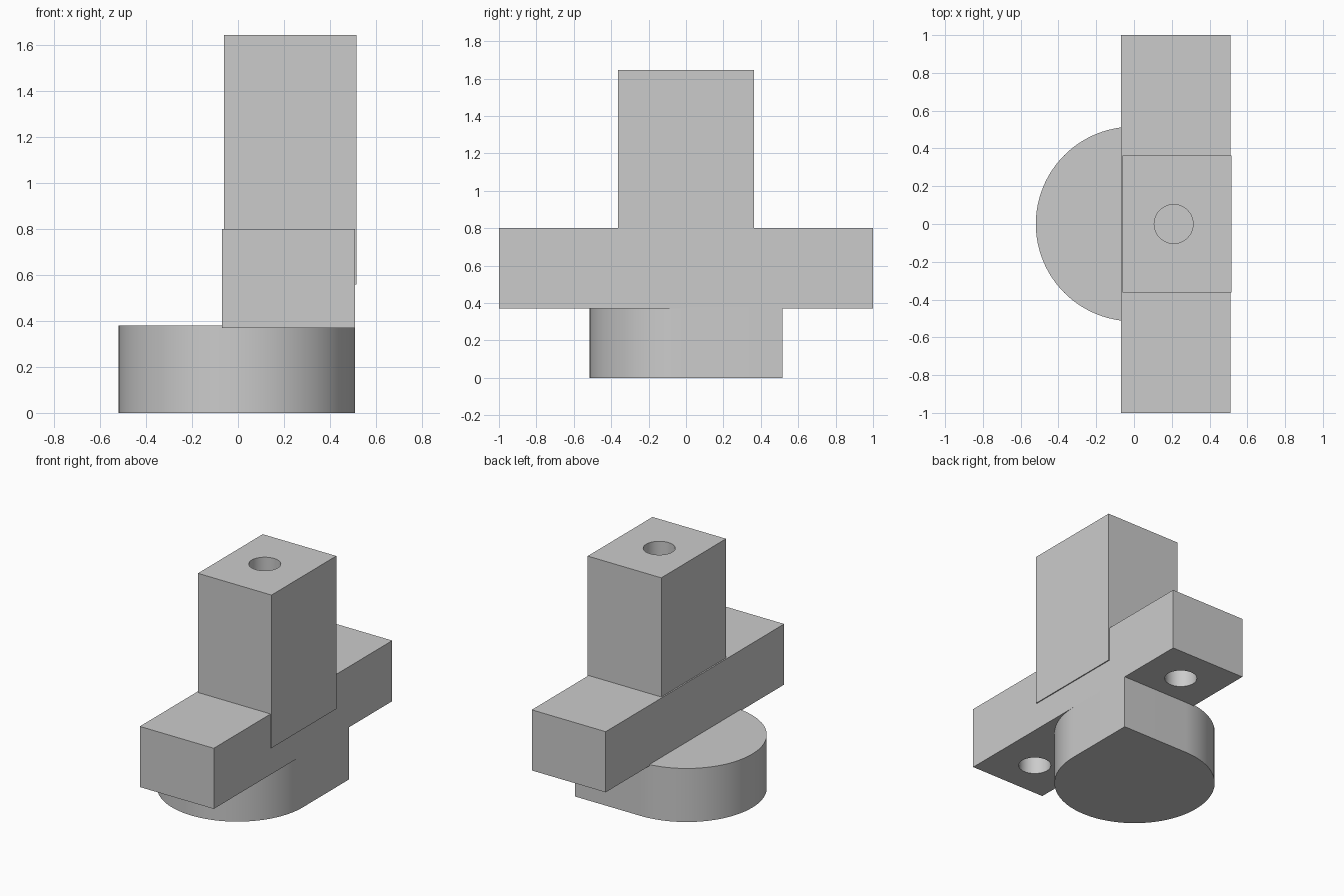
import bpy
import bmesh
from math import cos, sin, pi, radians

default = bpy.data.objects.get("Cube")
if default:
    bpy.data.objects.remove(default, do_unlink=True)

grey = bpy.data.materials.new("plain grey")
grey.use_nodes = True
colour = (0.6, 0.6, 0.6, 1)
grey.diffuse_color = colour
grey.node_tree.nodes["Principled BSDF"].inputs["Base Color"].default_value = colour


def prism(name, outline, z0, z1):
    """Extrude a flat outline from z0 to z1."""
    bm = bmesh.new()
    face = bm.faces.new([bm.verts.new((x, y, z0)) for x, y in outline])
    top = bmesh.ops.extrude_face_region(bm, geom=[face])["geom"]
    verts = [v for v in top if isinstance(v, bmesh.types.BMVert)]
    bmesh.ops.translate(bm, vec=(0, 0, z1 - z0), verts=verts)
    bmesh.ops.recalc_face_normals(bm, faces=bm.faces)
    mesh = bpy.data.meshes.new(name)
    bm.to_mesh(mesh)
    bm.free()
    mesh.materials.append(grey)
    obj = bpy.data.objects.new(name, mesh)
    bpy.context.collection.objects.link(obj)
    return obj


def rectangle(x0, x1, y0, y1):
    return [(x0, y0), (x1, y0), (x1, y1), (x0, y1)]


def arc(cx, cy, r, start, end, steps):
    angles = [start + (end - start) * i / steps for i in range(steps + 1)]
    return [(cx + r * cos(a), cy + r * sin(a)) for a in angles]


def drill(obj, x, y, z0, z1, r=0.103):
    """Cut a round blind hole into a part."""
    cutter = prism("hole_cutter", arc(x, y, r, 0, 2 * pi, 48)[:-1], z0, z1)
    cutter.hide_render = True
    mod = obj.modifiers.new("hole", 'BOOLEAN')
    mod.operation = 'DIFFERENCE'
    mod.solver = 'EXACT'
    mod.object = cutter
    bpy.context.view_layer.objects.active = obj
    bpy.ops.object.modifier_apply(modifier=mod.name)
    bpy.data.objects.remove(cutter, do_unlink=True)


# Round base with one square corner at the back
radius, centre = 0.515, -0.005
base_outline = arc(centre, 0, radius, pi / 2, 2 * pi, 72)
base_outline.append((centre + radius, radius))
base = prism("base", base_outline, 0, 0.38)

# Long crossbar with a blind hole under each end
crossbar = prism("crossbar", rectangle(-0.07, 0.51, -1, 1), 0.37, 0.80)
for side in (-1, 1):
    drill(crossbar, 0.22, side * 0.73, 0.3, 0.67)

# Upright block with a blind hole in its top
upright = prism("upright_block", rectangle(-0.06, 0.517, -0.363, 0.363), 0.56, 1.645)
drill(upright, 0.21, 0, 1.1, 1.75)

# Smooth the round walls, keep the edges sharp
for obj in (base, crossbar, upright):
    bpy.ops.object.select_all(action='DESELECT')
    obj.select_set(True)
    bpy.context.view_layer.objects.active = obj
    bpy.ops.object.shade_smooth_by_angle(angle=radians(30))
